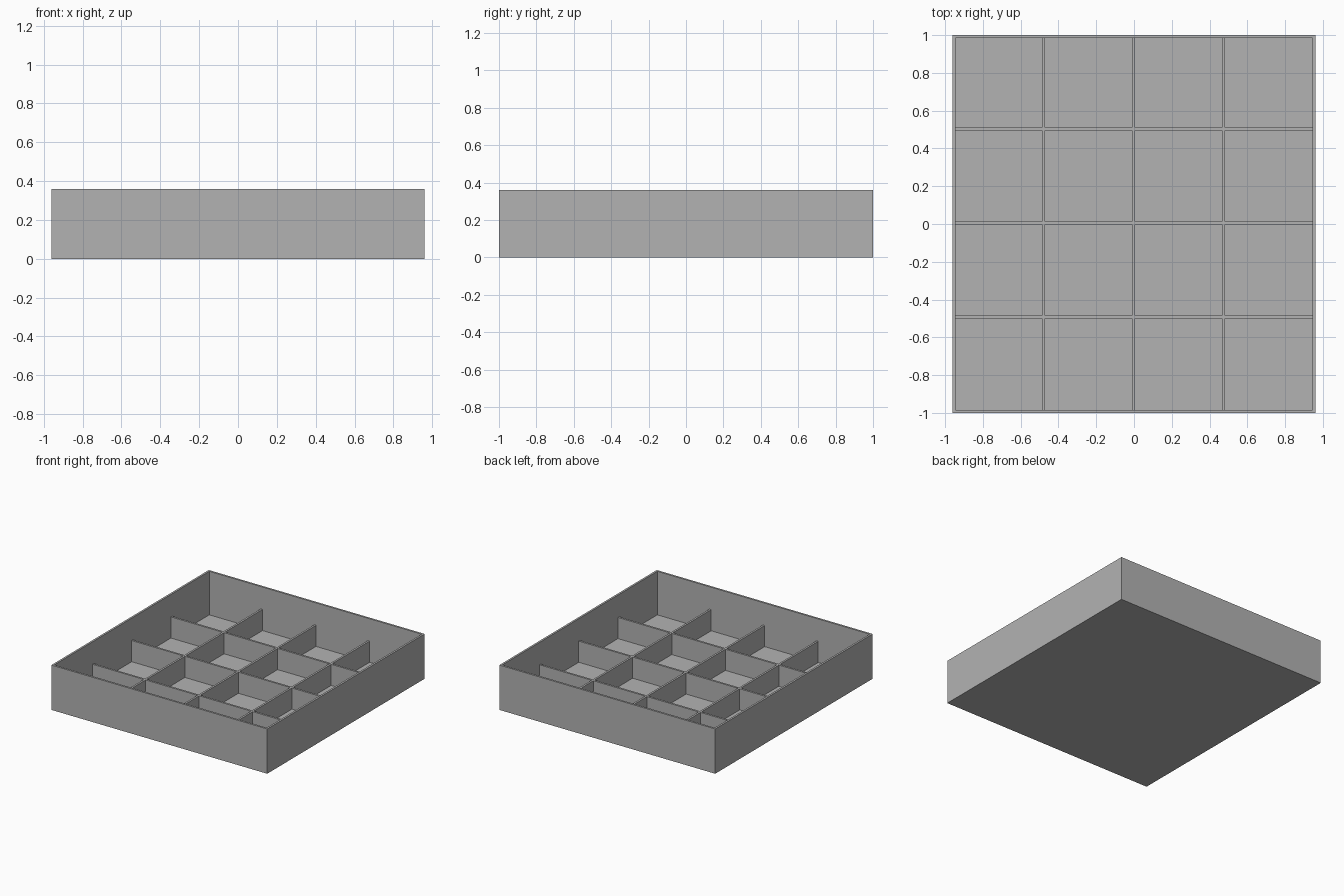
import bpy

cube = bpy.data.objects.get("Cube")
if cube:
    bpy.data.objects.remove(cube, do_unlink=True)

# Single plain grey
grey = bpy.data.materials.new("plain_grey")
grey.use_nodes = True
colour = (0.45, 0.45, 0.45, 1)
grey.diffuse_color = colour
grey.node_tree.nodes["Principled BSDF"].inputs["Base Color"].default_value = colour

HALF_X, HALF_Y, HEIGHT = 0.96, 1.0, 0.36
WALL, FLOOR, DIVIDER_TOP = 0.016, 0.01, 0.18
INNER_X, INNER_Y = HALF_X - WALL, HALF_Y - WALL


def box(name, x, y, z):
    """Add a box spanning the given (low, high) ranges."""
    spans = (x, y, z)
    bpy.ops.mesh.primitive_cube_add(size=1, location=[(a + b) / 2 for a, b in spans])
    part = bpy.context.object
    part.name = name
    part.scale = [b - a for a, b in spans]
    bpy.ops.object.transform_apply(location=False, rotation=False, scale=True)
    part.data.materials.append(grey)


# Tray floor and outer walls
box("floor", (-INNER_X, INNER_X), (-INNER_Y, INNER_Y), (0, FLOOR))
box("front_wall", (-HALF_X, HALF_X), (-HALF_Y, -INNER_Y), (0, HEIGHT))
box("back_wall", (-HALF_X, HALF_X), (INNER_Y, HALF_Y), (0, HEIGHT))
box("right_wall", (-HALF_X, -INNER_X), (-INNER_Y, INNER_Y), (0, HEIGHT))
box("left_wall", (INNER_X, HALF_X), (-INNER_Y, INNER_Y), (0, HEIGHT))

# Long dividers running front to back
divider_z = (FLOOR, DIVIDER_TOP)
long_spans = [(c - WALL / 2, c + WALL / 2) for c in (-0.479, -0.003, 0.473)]
for i, span in enumerate(long_spans):
    box(f"long_divider_{i + 1}", span, (-INNER_Y, INNER_Y), divider_z)

# Cross dividers, one piece per compartment
edges = [-INNER_X] + [e for span in long_spans for e in span] + [INNER_X]
for row, c in enumerate((-0.492, 0.006, 0.504)):
    for col in range(4):
        box(f"cross_divider_{row + 1}_{col + 1}", (edges[2 * col], edges[2 * col + 1]),
            (c - WALL / 2, c + WALL / 2), divider_z)
